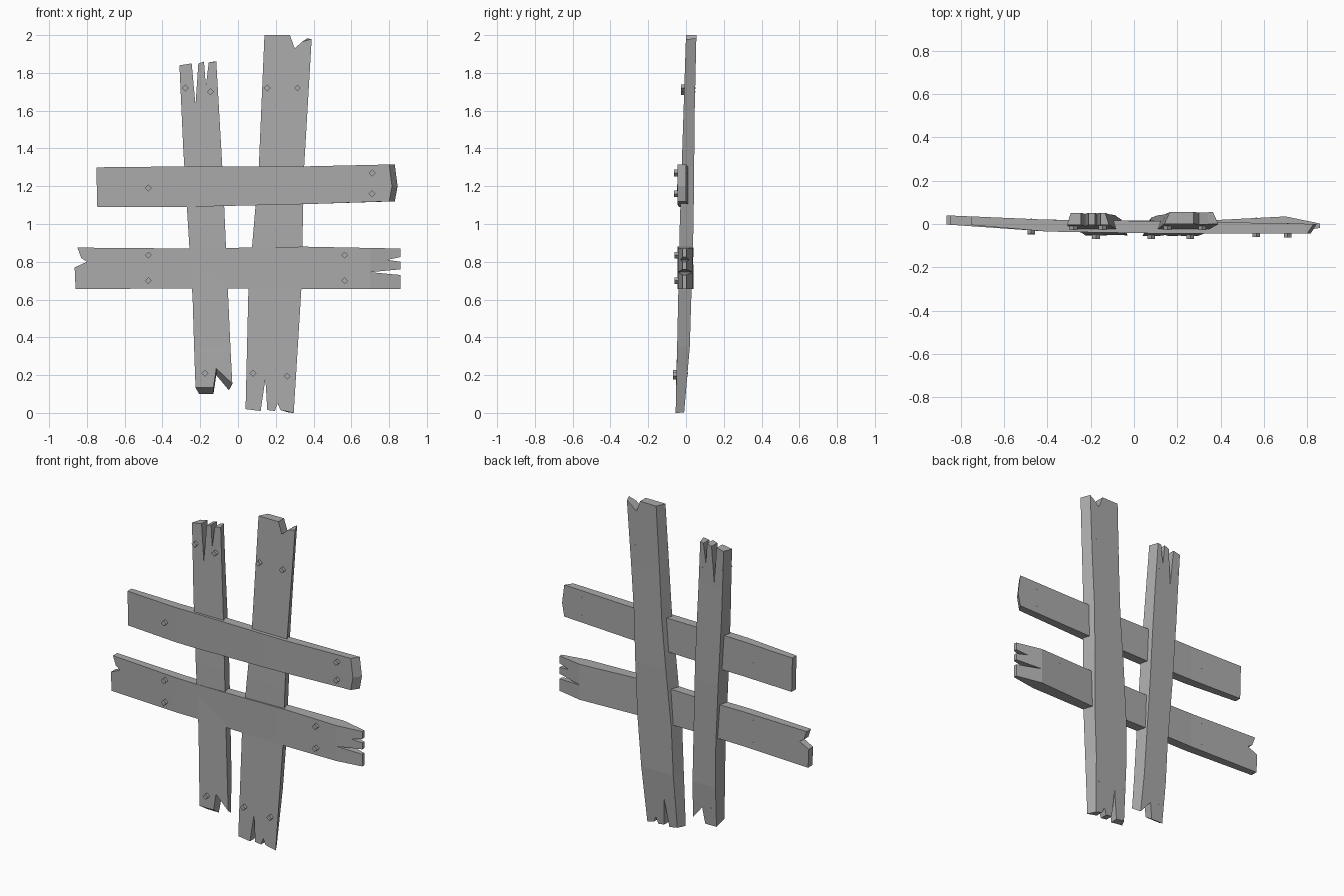
import bpy
import bmesh
import math
from mathutils import Vector, Matrix

default_cube = bpy.data.objects.get("Cube")
if default_cube:
    bpy.data.objects.remove(default_cube, do_unlink=True)


def make_material(name, colour):
    material = bpy.data.materials.new(name)
    material.use_nodes = True
    material.diffuse_color = colour
    material.node_tree.nodes["Principled BSDF"].inputs["Base Color"].default_value = colour
    return material


grey_wood = make_material("grey wood", (0.4, 0.4, 0.4, 1))


def depth_at(stations, position, side):
    """Interpolate the front (side 1) or back (side 2) depth along a plank."""
    for start, end in zip(stations, stations[1:]):
        if position <= end[0]:
            break
    blend = min(max((position - start[0]) / (end[0] - start[0]), 0), 1)
    return start[side] + (end[side] - start[side]) * blend


def finish(name, bm):
    bmesh.ops.recalc_face_normals(bm, faces=bm.faces)
    mesh = bpy.data.meshes.new(name)
    bm.to_mesh(mesh)
    bm.free()
    mesh.materials.append(grey_wood)
    bpy.context.collection.objects.link(bpy.data.objects.new(name, mesh))


def lean_inwards(points, index, amount):
    """Move a clockwise outline's point inwards if it touches a long side edge."""
    point = points[index]
    after = points[(index + 1) % len(points)] - point
    before = point - points[index - 1]
    edge = max(after, before, key=lambda vector: vector.length)
    if edge.length < 0.3:
        return point
    return point + Vector((edge.y, -edge.x)).normalized() * amount


def make_plank(name, outline, axis, stations, back_inset, chamfer_end=0, chamfer=0):
    """Extrude a splintered outline, cut it at the stations and bow it in depth."""
    bm = bmesh.new()
    points = [Vector(point) for point in outline]
    fronts = [bm.verts.new((p.x, 0, p.y)) for p in points]
    backs = []
    for index in range(len(points)):
        p = lean_inwards(points, index, back_inset)
        backs.append(bm.verts.new((p.x, 1, p.y)))
    bm.faces.new(fronts)
    bm.faces.new(backs[::-1])
    for index in range(len(points)):
        bm.faces.new((fronts[index - 1], backs[index - 1], backs[index], fronts[index]))

    direction = Vector((0, 0, 0))
    direction[axis] = 1
    for station in stations[1:-1]:
        bmesh.ops.bisect_plane(bm, geom=bm.verts[:] + bm.edges[:] + bm.faces[:],
                               plane_co=direction * station[0], plane_no=direction)

    # Concave faces are split before bending so that they stay clean
    bmesh.ops.triangulate(bm, faces=[f for f in bm.faces if len(f.verts) > 4])
    for vert in bm.verts:
        position = vert.co[axis]
        is_back = vert.co.y > 0.5
        vert.co.y = depth_at(stations, position, 2 if is_back else 1)
        # Sloped sawn end
        if not is_back and abs(position - chamfer_end) < 0.12:
            vert.co[axis] += chamfer
    finish(name, bm)


def make_nails(name, spots, axis, stations):
    """Square nails turned to diamonds, with heads proud of the front."""
    for number, (x, z) in enumerate(spots, 1):
        position = (x, 0, z)[axis]
        front = depth_at(stations, position, 1) - 0.018
        back = depth_at(stations, position, 2) + 0.002
        bm = bmesh.new()
        for radius, start, end in ((0.018, front, front + 0.025), (0.004, front, back)):
            place = (Matrix.Translation((x, (start + end) / 2, z))
                     @ Matrix.Rotation(math.pi / 2, 4, "X"))
            bmesh.ops.create_cone(bm, cap_ends=True, segments=4, radius1=radius,
                                  radius2=radius, depth=end - start, matrix=place)
        finish(f"{name}_{number}", bm)


# Stations are (position along plank, front depth, back depth)
upright_bow = [(0, -0.055, -0.01), (0.35, -0.047, 0.02), (1, -0.033, 0.04),
               (1.6, -0.013, 0.046), (2, 0, 0.055)]
upper_bow = [(-0.75, -0.005, 0.035), (-0.4, -0.035, 0.02),
             (0.2, -0.045, 0.012), (0.85, -0.045, 0)]
lower_bow = [(-0.87, -0.002, 0.04), (-0.4, -0.035, 0.02), (0.3, -0.045, 0.014),
             (0.7, -0.042, 0.035), (0.86, -0.018, 0.002)]

# Narrow upright with a split top and a sloped broken foot
make_plank("narrow_upright_plank", [
    (-0.31, 1.84), (-0.245, 1.85), (-0.225, 1.63), (-0.21, 1.85), (-0.18, 1.86),
    (-0.17, 1.73), (-0.155, 1.855), (-0.115, 1.86), (-0.08, 1.25), (-0.03, 0.12),
    (-0.115, 0.2), (-0.13, 0.1), (-0.225, 0.1), (-0.24, 0.6), (-0.29, 1.4)],
    2, upright_bow, 0.018, 0.1, 0.035)

# Wide upright, notched at both ends
make_plank("wide_upright_plank", [
    (0.14, 2), (0.275, 2), (0.3, 1.93), (0.34, 1.965), (0.39, 1.98), (0.35, 1.3),
    (0.335, 0.65), (0.295, 0), (0.225, 0.015), (0.21, 0.05), (0.195, 0.01),
    (0.155, 0.015), (0.145, 0.18), (0.12, 0.01), (0.04, 0.02), (0.055, 0.65),
    (0.11, 1.3)], 2, upright_bow, 0.025)

# Upper crosspiece with plain sawn ends
make_plank("upper_cross_plank", [
    (-0.75, 1.3), (-0.28, 1.305), (0.35, 1.305), (0.83, 1.315), (0.845, 1.2),
    (0.83, 1.12), (0.35, 1.105), (-0.3, 1.09), (-0.745, 1.09)],
    0, upper_bow, 0, 0.84, -0.03)

# Lower crosspiece with splintered ends
make_plank("lower_cross_plank", [
    (-0.85, 0.875), (-0.25, 0.87), (0.35, 0.88), (0.86, 0.87), (0.86, 0.825),
    (0.79, 0.81), (0.86, 0.8), (0.86, 0.76), (0.7, 0.745), (0.86, 0.73),
    (0.86, 0.655), (0.35, 0.655), (-0.2, 0.66), (-0.86, 0.655), (-0.865, 0.77),
    (-0.8, 0.8), (-0.83, 0.82)], 0, lower_bow, 0)

# Nails in each plank
make_nails("upright_nail", [
    (-0.28, 1.72), (-0.145, 1.7), (-0.175, 0.21), (0.155, 1.72), (0.315, 1.72),
    (0.08, 0.21), (0.26, 0.195)], 2, upright_bow)
make_nails("upper_cross_nail", [(-0.475, 1.19), (0.71, 1.27), (0.71, 1.16)], 0, upper_bow)
make_nails("lower_cross_nail", [
    (x, z) for x in (-0.475, 0.565) for z in (0.835, 0.7)], 0, lower_bow)
